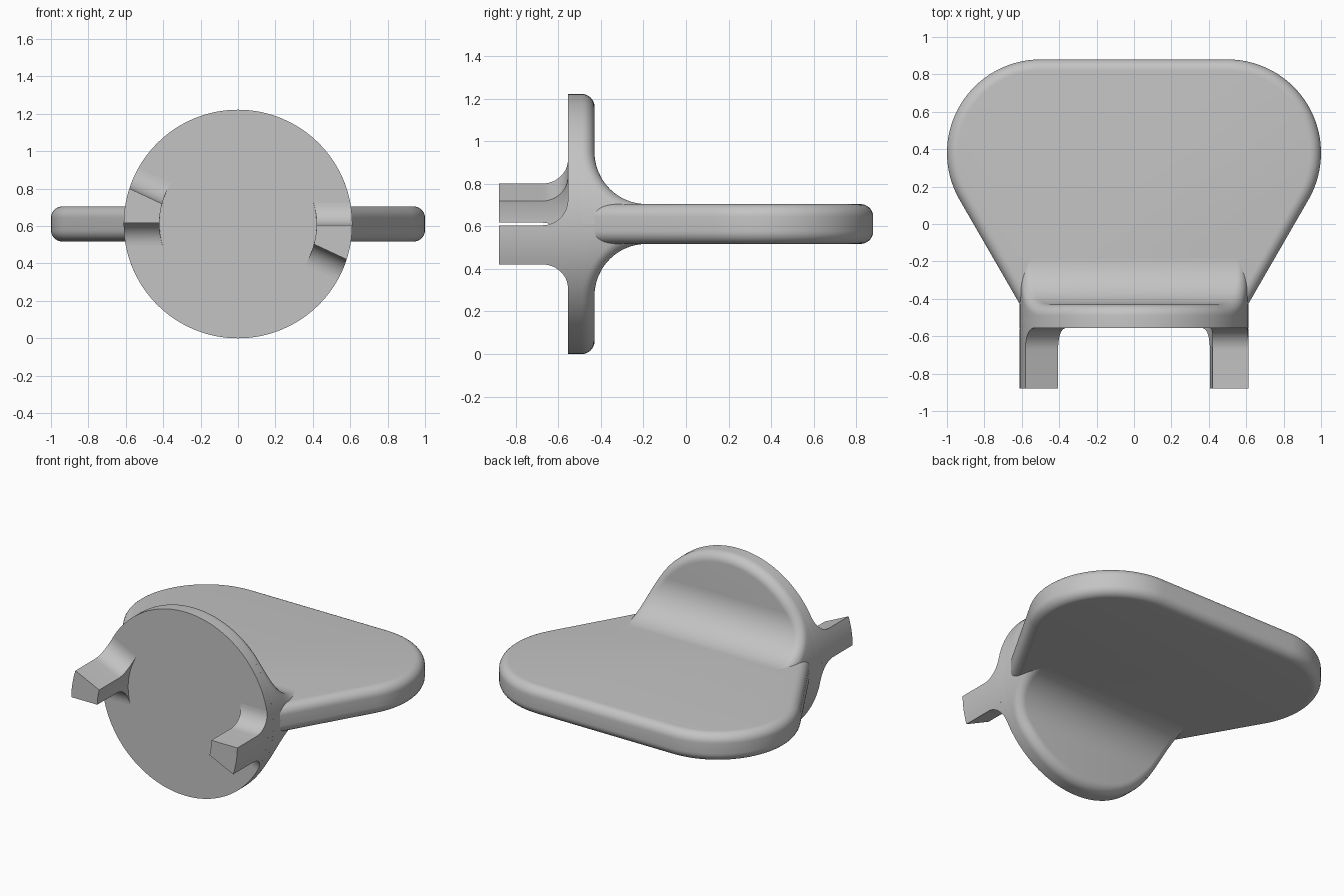
import bpy, bmesh
from math import sin, cos, asin, sqrt, radians, pi, hypot
from mathutils import Vector

cube = bpy.data.objects.get("Cube")
if cube:
    bpy.data.objects.remove(cube)

grey = bpy.data.materials.new("plain grey")
grey.use_nodes = True
colour = (0.55, 0.55, 0.55, 1)
grey.diffuse_color = colour
grey.node_tree.nodes["Principled BSDF"].inputs["Base Color"].default_value = colour

MID = 0.611                  # height of the disc centre
R = 0.611                    # disc radius
ROUND = 0.06                 # edge rounding
FRONT, BACK = -0.555, -0.43  # disc faces
HALF = 0.0935                # half plate thickness
FILLET = 0.245               # fillet between disc and plate


def loft(name, rings):
    """Closed solid through rings of equal point count, z measured from MID."""
    bm = bmesh.new()
    rows = [[bm.verts.new((x, y, z + MID)) for x, y, z in ring] for ring in rings]
    n = len(rows[0])
    for a, b in zip(rows, rows[1:]):
        for i in range(n):
            j = (i + 1) % n
            bm.faces.new((a[i], a[j], b[j], b[i]))
    bm.faces.new(rows[0])
    bm.faces.new(rows[-1])
    bmesh.ops.recalc_face_normals(bm, faces=bm.faces)
    mesh = bpy.data.meshes.new(name)
    bm.to_mesh(mesh)
    bm.free()
    mesh.materials.append(grey)
    obj = bpy.data.objects.new(name, mesh)
    bpy.context.collection.objects.link(obj)
    bpy.ops.object.select_all(action='DESELECT')
    obj.select_set(True)
    bpy.context.view_layer.objects.active = obj
    bpy.ops.object.shade_smooth_by_angle(angle=radians(30))
    return obj


def steps(n):
    return [i / n * pi / 2 for i in range(n + 1)]


# Disc with a rounded back rim
def circle(r, y, n=128):
    return [(r * cos(2 * pi * i / n), y, r * sin(2 * pi * i / n)) for i in range(n)]


loft("disc", [circle(R, FRONT)] +
     [circle(R - ROUND * (1 - cos(a)), BACK - ROUND * (1 - sin(a))) for a in steps(8)])


# Handle plate: wide rounded end tapering toward the disc
def outline(inset, z):
    r = 0.5 - inset
    arc = [(0.5 + r * cos(radians(d)), 0.38 + r * sin(radians(d))) for d in range(-30, 91, 4)]
    x, y = arc[0]
    half = [(x - (y + 0.5) * sin(pi / 6) / cos(pi / 6), -0.5)] + arc
    return [(x, y, z) for x, y in half] + [(-x, y, z) for x, y in reversed(half)]


upper = [(ROUND * (1 - cos(a)), HALF - ROUND * (1 - sin(a))) for a in steps(8)]
loft("handle_plate", [outline(d, -z) for d, z in reversed(upper)] +
     [outline(d, z) for d, z in upper])


# Concave webs joining disc and plate, with edges rounded like the rim
def web_row(a):
    outer = FILLET + ROUND
    y = BACK + FILLET - outer * cos(a)
    z = HALF + FILLET - outer * sin(a)
    centre = Vector((sqrt((R - ROUND) ** 2 - z * z), y, z))
    face = Vector((0, cos(a), sin(a)))
    side = Vector((centre.x, 0, z)).normalized()
    half = [centre + ROUND * face.slerp(side, i / 8) for i in range(9)]
    half.append(Vector((half[-1].x, BACK - ROUND - 0.01, half[-1].z)))
    return [tuple(p) for p in half] + [(-p.x, p.y, p.z) for p in reversed(half)]


rows = [web_row(a) for a in steps(24)]
last = rows[-1]
rows.append([((1 if x > 0 else -1) * hypot(x, z) if abs(z) < HALF / 2 else x, y, 0)
             for x, y, z in last])
for name, s in (("upper_web", 1), ("lower_web", -1)):
    loft(name, [[(x, y, s * z) for x, y, z in row] for row in rows])


# Two wedge prongs flaring into the front face, half a turn apart
def prong_ring(y, flare, turn):
    slope = radians(25)
    ring = []
    for r, order in ((R, 1), (0.42, -1)):
        low = asin((0.006 - flare) / r)
        high = slope + asin((flare - 0.0736) / r)
        arc = [low + (high - low) * i / 10 for i in range(11)]
        ring += [(-turn * r * cos(t), y, turn * r * sin(t)) for t in arc[::order]]
    return ring


FLARE = 0.12
for name, turn in (("right_prong", 1), ("left_prong", -1)):
    loft(name, [prong_ring(-0.88, 0, turn)] +
         [prong_ring(FRONT - FLARE * (1 - sin(a)), FLARE * (1 - cos(a)), turn)
          for a in steps(12)])
